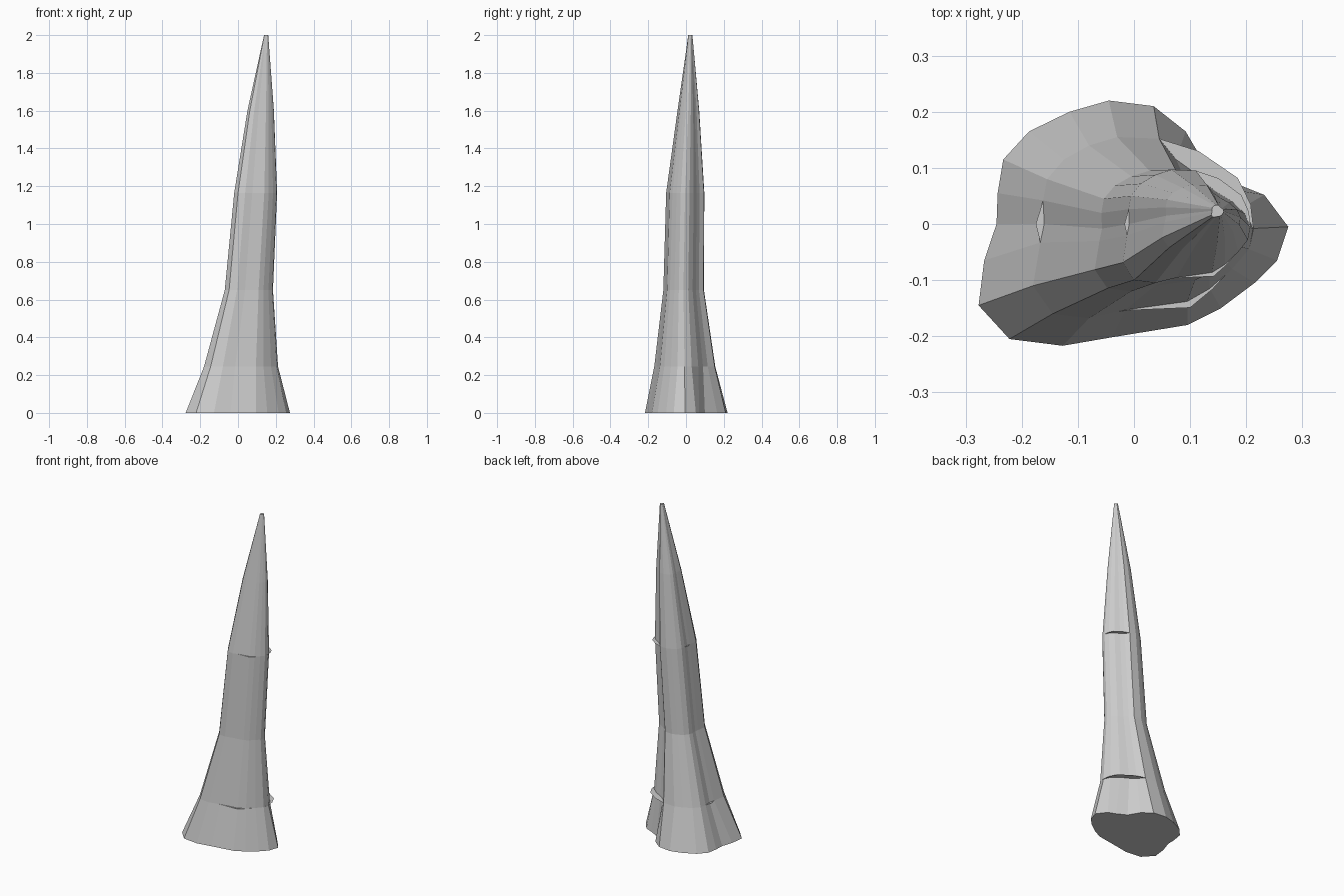
import bpy, bmesh

# Base outline and the waist outline above it, counter-clockwise from +x
BASE = [(.275, -.005), (.232, .052), (.187, .07), (.13, .10), (.092, .165), (.035, .21),
        (-.045, .22), (-.115, .2), (-.187, .165), (-.233, .115), (-.243, .055), (-.245, 0),
        (-.267, -.065), (-.277, -.145), (-.222, -.205), (-.127, -.217), (-.04, -.202),
        (.095, -.18), (.155, -.15), (.215, -.105), (.255, -.065)]
WAIST = [(.212, -.008), (.195, .03), (.155, .065), (.11, .09), (.075, .115), (.045, .152),
         (-.03, .155), (-.08, .14), (-.125, .115), (-.155, .08), (-.162, .042), (-.16, 0),
         (-.167, -.033), (-.18, -.11), (-.145, -.16), (-.08, -.168), (-.015, -.153),
         (.095, -.138), (.135, -.115), (.175, -.08), (.205, -.045)]
# Filled plate that bridges the hollows of the outline
PLATE = [(.213, -.008), (.208, .035), (.185, .082), (.115, .13), (.045, .152), (-.03, .153),
         (-.125, .112), (-.162, .042), (-.175, 0), (-.167, -.033), (-.176, -.11),
         (-.145, -.156), (-.08, -.165), (-.015, -.154), (.1, -.149), (.14, -.116), (.205, -.045)]
WAIST_BOX = (-.18, .212, -.168, .155)

# Height and x/y extents of each upper ring
LEVELS = [(.65, (-.07, .185, -.12, .095)),
          (1.165, (-.02, .207, -.105, .097)),
          (1.6, (.05, .19, -.045, .07)),
          (2.0, (.138, .16, .012, .034))]


def fit(points, box):
    """Stretch a waist-level outline into new extents."""
    a, b, c, d = WAIST_BOX
    return [(box[0] + (x - a) / (b - a) * (box[1] - box[0]),
             box[2] + (y - c) / (d - c) * (box[3] - box[2])) for x, y in points]


def loft(name, rings):
    """Skin stacked outlines into a flat-shaded solid; one ring gives a plate."""
    bm = bmesh.new()
    loops = [[bm.verts.new((x, y, z)) for x, y in pts] for z, pts in rings]
    n = len(loops[0])
    for low, high in zip(loops, loops[1:]):
        for i in range(n):
            j = (i + 1) % n
            bm.faces.new((low[i], low[j], high[j], high[i]))
    bm.faces.new(loops[-1])
    if len(loops) > 1:
        bm.faces.new(loops[0][::-1])
    mesh = bpy.data.meshes.new(name)
    bm.to_mesh(mesh)
    bm.free()
    obj = bpy.data.objects.new(name, mesh)
    bpy.context.collection.objects.link(obj)
    return obj


# Leaning rock spike
loft("rock_spike", [(0, BASE), (.245, WAIST)] + [(z, fit(WAIST, box)) for z, box in LEVELS])

# Thin ledges across the hollows
loft("lower_ledge", [(.245, PLATE)])
loft("upper_ledge", [(1.165, fit(PLATE, LEVELS[1][1]))])
